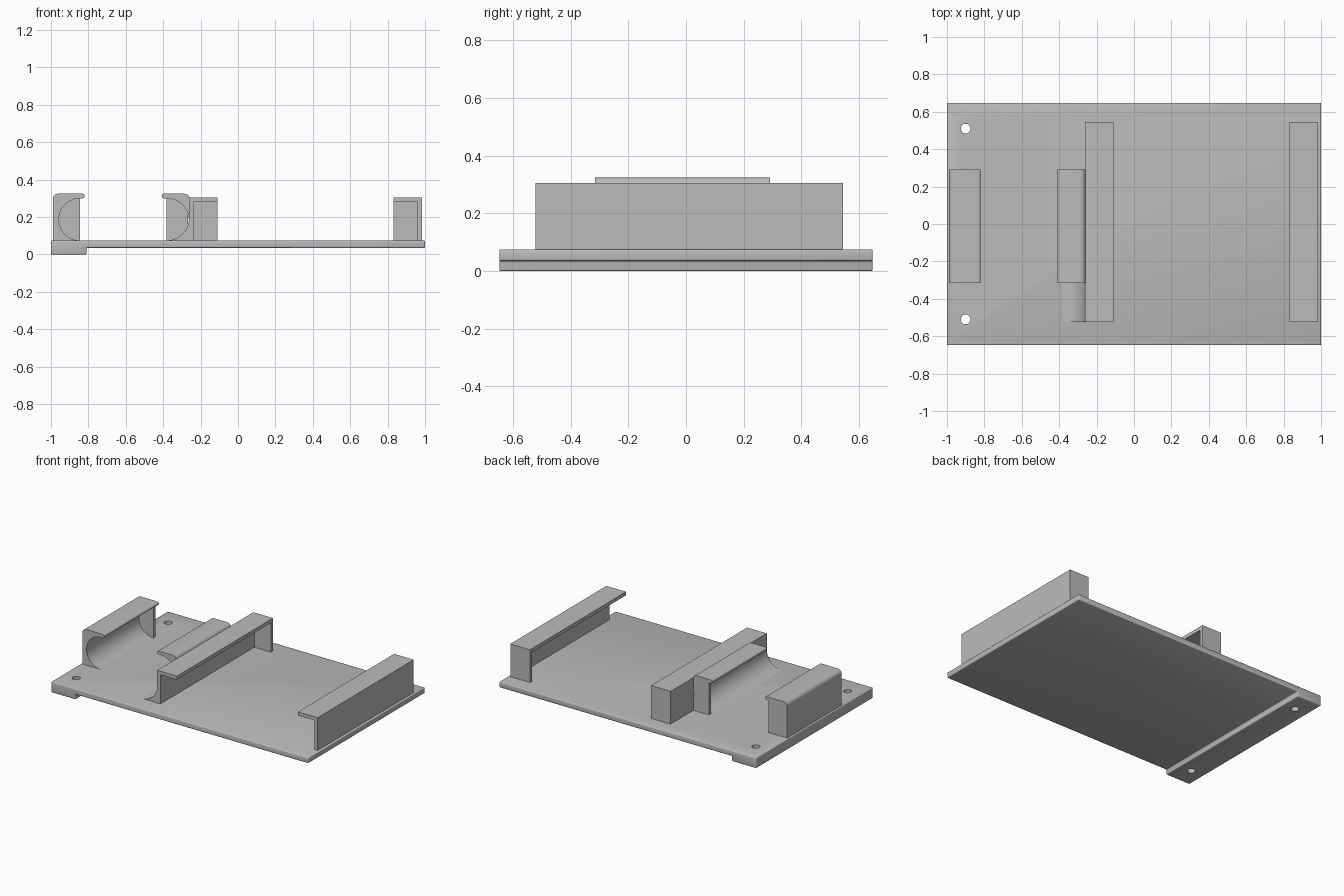
import bpy
import bmesh
from math import sin, cos, radians

cube = bpy.data.objects.get("Cube")
if cube:
    bpy.data.objects.remove(cube, do_unlink=True)

grey = bpy.data.materials.new("plain grey")
grey.use_nodes = True
COLOUR = (0.5, 0.5, 0.5, 1)
grey.diffuse_color = COLOUR
grey.node_tree.nodes["Principled BSDF"].inputs["Base Color"].default_value = COLOUR

PLATE_TOP = 0.075
ROOT = PLATE_TOP - 0.005      # parts sink slightly into the plate
WALL = 0.025
RAIL_Y = (-0.523, 0.545)
CLIP_Y = (-0.315, 0.292)


def arc(cx, cz, rx, rz, start, end, steps):
    angles = [radians(start + (end - start) * i / steps) for i in range(steps + 1)]
    return [(cx + rx * cos(a), cz + rz * sin(a)) for a in angles]


def extrude(name, profile, y_range, bevel=0.0):
    """Extrude an (x, z) profile along y."""
    bm = bmesh.new()
    y0, y1 = y_range
    face = bm.faces.new([bm.verts.new((x, y0, z)) for x, z in profile])
    moved = bmesh.ops.extrude_face_region(bm, geom=[face])["geom"]
    verts = [v for v in moved if isinstance(v, bmesh.types.BMVert)]
    bmesh.ops.translate(bm, verts=verts, vec=(0, y1 - y0, 0))
    bmesh.ops.recalc_face_normals(bm, faces=bm.faces)
    mesh = bpy.data.meshes.new(name)
    bm.to_mesh(mesh)
    bm.free()
    mesh.materials.append(grey)
    obj = bpy.data.objects.new(name, mesh)
    bpy.context.collection.objects.link(obj)
    select(obj)
    if bevel:
        mod = obj.modifiers.new("soft edges", 'BEVEL')
        mod.width, mod.segments = bevel, 3
        bpy.ops.object.modifier_apply(modifier=mod.name)
    bpy.ops.object.shade_smooth_by_angle(angle=radians(35))
    return obj


def select(obj):
    bpy.ops.object.select_all(action='DESELECT')
    obj.select_set(True)
    bpy.context.view_layer.objects.active = obj


def box(name, x0, x1, z0, z1, y_range):
    return extrude(name, [(x0, z0), (x1, z0), (x1, z1), (x0, z1)], y_range)


# Base plate with a thicker foot strip along one end
plate = extrude("base_plate", [(-1, 0), (-0.81, 0), (-0.81, 0.035), (1, 0.035),
                               (1, PLATE_TOP), (-1, PLATE_TOP)], (-0.648, 0.648), 0.006)

# Screw holes through the foot strip
for y in (-0.51, 0.51):
    bpy.ops.mesh.primitive_cylinder_add(vertices=32, radius=0.026, depth=0.4,
                                        location=(-0.9, y, 0))
    cutter = bpy.context.object
    cutter.hide_render = True
    cutter.data.materials.append(grey)
    select(plate)
    mod = plate.modifiers.new("screw hole", 'BOOLEAN')
    mod.operation, mod.solver, mod.object = 'DIFFERENCE', 'EXACT', cutter
    bpy.ops.object.modifier_apply(modifier=mod.name)
    bpy.data.objects.remove(cutter, do_unlink=True)
select(plate)
bpy.ops.object.shade_smooth_by_angle(angle=radians(35))


def rail(name, outer, side):
    """Wall with an overhanging lip towards side, closed at the back."""
    inner, tip = outer + side * WALL, outer + side * 0.153
    top, under = 0.305, 0.28
    extrude(name, [(outer, ROOT), (inner, ROOT), (inner, under), (tip, under),
                   (tip, top), (outer, top)], RAIL_Y)
    stop = sorted((outer + side * 0.01, tip))
    box(name + "_back_stop", *stop, ROOT, top - 0.01, (RAIL_Y[1] - WALL, RAIL_Y[1]))


rail("middle_rail", -0.262, 1)
rail("end_rail", 0.985, -1)


def clip(name, opening, outer, rx):
    """Hollowed holder with a rounded lip over its opening."""
    side = 1 if opening > outer else -1
    width = abs(opening - outer)
    top, under, lip, r = 0.325, 0.3, 0.025, 0.03
    rz = (under - PLATE_TOP) / 2
    profile = [(-width, ROOT)]
    profile += arc(-width + r, top - r, r, r, 180, 90, 8)
    profile += arc(lip - 0.0125, top - 0.0125, 0.0125, 0.0125, 90, -90, 10)
    profile += arc(0, under - rz, rx, rz, 90, 270, 32)
    profile.append((0, ROOT))
    extrude(name, [(opening + side * u, z) for u, z in profile], CLIP_Y)
    stop = sorted((outer + side * 0.01, opening))
    box(name + "_back_stop", *stop, ROOT, under + 0.01, (CLIP_Y[1] - WALL, CLIP_Y[1]))


clip("outer_clip", -0.845, -0.99, 0.1125)
clip("inner_clip", -0.383, -0.258, 0.12)

# Curved foot that carries the inner clip's hollow to the front of the rail
cove = arc(-0.383, 0.1875, 0.12, 0.1125, 270, 360, 16)
extrude("front_cove", cove + [(-0.258, 0.1875), (-0.258, ROOT), (-0.383, ROOT)],
        (RAIL_Y[0], CLIP_Y[0]))
